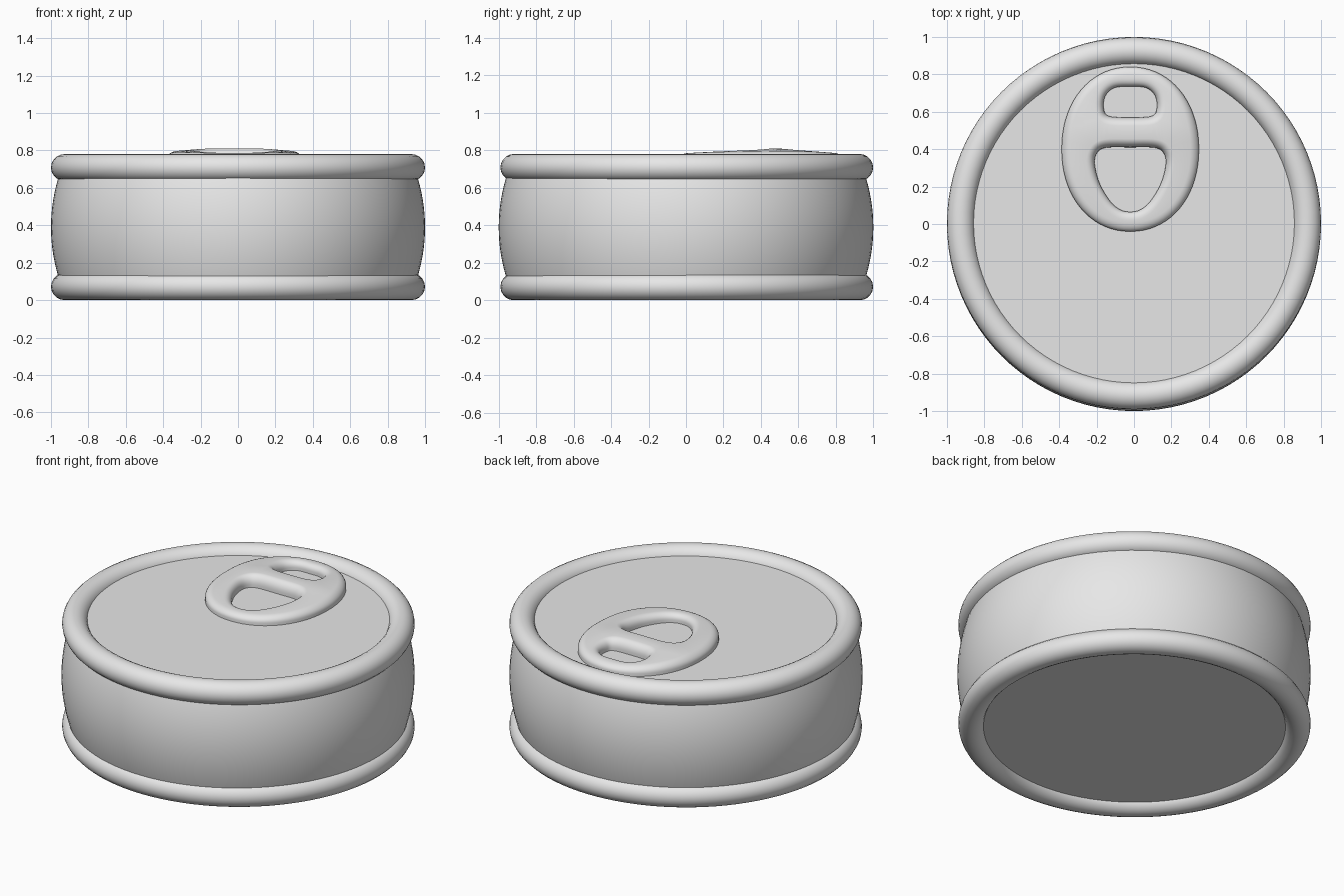
import bpy, bmesh, math
from mathutils import Vector

if "Cube" in bpy.data.objects:
    bpy.data.objects.remove(bpy.data.objects["Cube"])

metal = bpy.data.materials.new("tin grey")
metal.diffuse_color = (0.8, 0.8, 0.8, 1)
metal.use_nodes = True
metal.node_tree.nodes["Principled BSDF"].inputs["Base Color"].default_value = metal.diffuse_color


def finish(name, bm, angle=40):
    bmesh.ops.recalc_face_normals(bm, faces=bm.faces)
    mesh = bpy.data.meshes.new(name)
    bm.to_mesh(mesh)
    bm.free()
    mesh.materials.append(metal)
    ob = bpy.data.objects.new(name, mesh)
    bpy.context.collection.objects.link(ob)
    bpy.context.view_layer.objects.active = ob
    ob.select_set(True)
    bpy.ops.object.shade_smooth_by_angle(angle=math.radians(angle))
    ob.select_set(False)
    return ob


def ring(bm, pts):
    return [bm.verts.new(p) for p in pts]


def bridge(bm, a, b):
    n = len(a)
    for i in range(n):
        j = (i + 1) % n
        bm.faces.new((a[i], a[j], b[j], b[i]))


def circle(r, z, n=96):
    return [(r * math.cos(2 * math.pi * i / n), r * math.sin(2 * math.pi * i / n), z)
            for i in range(n)]


# Bulging side wall
bm = bmesh.new()
rings = []
for k in range(17):
    z = 0.10 + 0.58 * k / 16
    rings.append(ring(bm, circle(1 - 0.035 * ((z - 0.39) / 0.25) ** 2, z)))
for a, b in zip(rings, rings[1:]):
    bridge(bm, a, b)
finish("can_wall", bm)

# Rolled rims and the flat ends inside them
for name, z_rim, z_disc in (("top", 0.709, 0.735), ("bottom", 0.072, 0.047)):
    bm = bmesh.new()
    rings = []
    for k in range(20):
        a = 2 * math.pi * k / 20
        rings.append(ring(bm, circle(0.926 + 0.074 * math.cos(a),
                                     z_rim + 0.072 * math.sin(a))))
    for k in range(20):
        bridge(bm, rings[k], rings[(k + 1) % 20])
    rim = finish(name + "_rim", bm)
    bm = bmesh.new()
    face = bm.faces.new(ring(bm, circle(0.865, z_disc)))
    if (face.normal.z > 0) != (name == "top"):
        face.normal_flip()
    disc = finish(name + "_end", bm)
    face_up = disc.data.polygons[0].normal.z > 0
    if face_up != (name == "top"):
        disc.data.flip_normals()
    for ob in (rim, disc):
        ob.scale.y = 0.995
        ob.location.y = 0.004


# Pull tab: egg outline with two holes, rounded edges and a raised bridge
def smooth_loop(half, steps=6):
    """Mirror a half outline in x and run a closed smooth curve through it."""
    pts = [Vector(p) for p in half] + [Vector((-x, y)) for x, y in half[-2:0:-1]]
    n, out = len(pts), []
    for i in range(n):
        p0, p1, p2, p3 = (pts[(i + d) % n] for d in (-1, 0, 1, 2))
        for s in range(steps):
            t = s / steps
            out.append(0.5 * (2 * p1 + (p2 - p0) * t
                              + (2 * p0 - 5 * p1 + 4 * p2 - p3) * t * t
                              + (3 * p1 - p0 - 3 * p2 + p3) * t ** 3))
    return out


def inset(loop, d):
    """Shift a clockwise loop to its right by d."""
    n, out = len(loop), []
    for i in range(n):
        t = (loop[(i + 1) % n] - loop[i - 1]).normalized()
        out.append(loop[i] + Vector((t.y, -t.x)) * d)
    return out


def lift(x, y):
    dy = (y - 0.48) / (0.34 if y > 0.48 else 0.5)
    return 0.028 * max(0, 1 - abs(dy)) * max(0, 1 - (x / 0.37) ** 4)


outline = []
for i in range(72):
    a = -2 * math.pi * i / 72
    c, s = math.cos(a), math.sin(a)
    outline.append(Vector((0.367 * math.copysign(abs(c) ** 0.95, c),
                           0.4 + 0.44 * math.copysign(abs(s) ** 0.95, s))))
upper_hole = smooth_loop([(0, 0.735), (0.085, 0.728), (0.133, 0.685), (0.142, 0.62),
                          (0.115, 0.577), (0, 0.57)])
lower_hole = smooth_loop([(0, 0.41), (0.13, 0.408), (0.178, 0.38), (0.19, 0.32),
                          (0.165, 0.22), (0.11, 0.125), (0.055, 0.077), (0, 0.065)])

bm = bmesh.new()
top_edges = []
for loop, side in ((outline, 1), (upper_hole, -1), (lower_hole, -1)):
    last = ring(bm, [(p.x, p.y, 0.732) for p in loop])
    for k in range(7):
        a = math.pi / 2 * k / 6
        pts = inset(loop, side * 0.045 * (1 - math.cos(a)))
        z = 0.752 + 0.032 * math.sin(a)
        new = ring(bm, [(p.x, p.y, z + lift(p.x, p.y) * math.sin(a)) for p in pts])
        bridge(bm, last, new)
        last = new
    n = len(last)
    top_edges += [bm.edges.get((last[i], last[(i + 1) % n])) for i in range(n)]
# The holes run clockwise too, so their rounding is pushed outward, into the metal
bmesh.ops.triangle_fill(bm, edges=top_edges, use_beauty=True, normal=(0, 0, 1))
tab = finish("pull_tab", bm, 60)
tab.location.x = -0.02
# Open underside rests on the lid, so make sure the top faces point up
if sum(p.normal.z * p.area for p in tab.data.polygons) < 0:
    tab.data.flip_normals()
